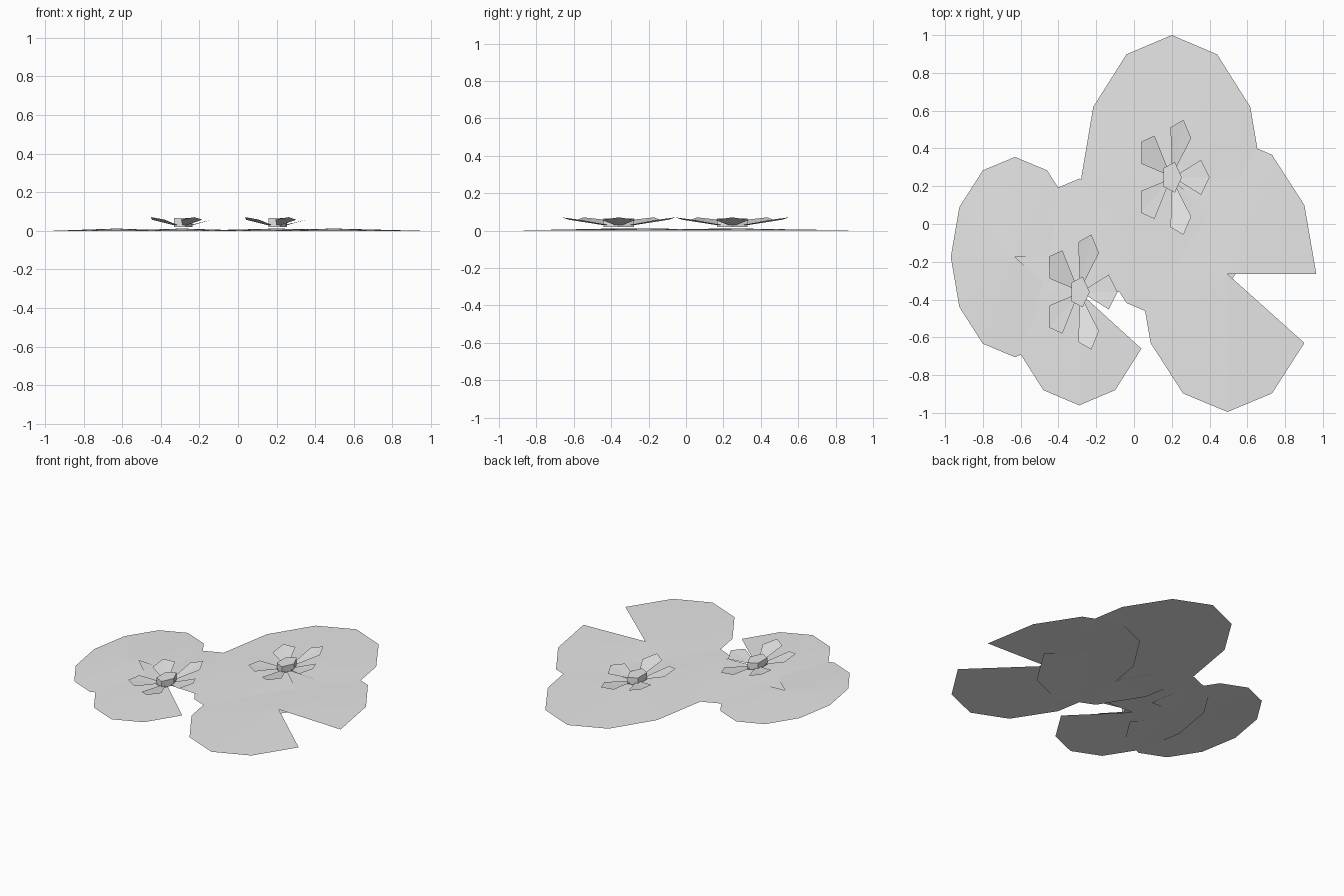
import bpy, math

if "Cube" in bpy.data.objects:
    bpy.data.objects.remove(bpy.data.objects["Cube"])

grey = bpy.data.materials.new("pale grey")
grey.diffuse_color = (0.8, 0.8, 0.8, 1)
grey.use_nodes = True
grey.node_tree.nodes["Principled BSDF"].inputs["Base Color"].default_value = grey.diffuse_color


def add_mesh(name, verts, faces):
    mesh = bpy.data.meshes.new(name)
    mesh.from_pydata(verts, [], faces)
    mesh.materials.append(grey)
    obj = bpy.data.objects.new(name, mesh)
    bpy.context.collection.objects.link(obj)
    return obj


# Leaf pad: shallow twelve-sided cone, stretched, with one wedge left out
def pad(name, cx, cy, rx, ry, height=0.012):
    verts = [(cx, cy, height)]
    for i in range(12):
        a = math.radians(30 * i)
        verts.append((cx + rx * math.cos(a), cy + ry * math.sin(a), 0))
    add_mesh(name, verts, [(0, i, i + 1) for i in range(1, 12)])


# Flower: five-sided core with five creased, rising petals
def flower(name, cx, cy, squash=0.625):
    def place(r, side, z, angle):
        c, s = math.cos(angle), math.sin(angle)
        return (cx + squash * (r * c - side * s), cy + r * s + side * c, z)

    turns = [math.radians(72 * i) for i in range(5)]
    core = [place(0.085, 0, z, a) for z in (0.02, 0.066) for a in turns]
    sides = [(i, (i + 1) % 5, (i + 1) % 5 + 5, i + 5) for i in range(5)]
    add_mesh(name + "_core", core,
             sides + [(4, 3, 2, 1, 0), (5, 6, 7, 8, 9)])

    # base middle, base corner, shoulder, tip, shoulder, base corner
    outline = [(0.07, 0, 0.027), (0.07, -0.023, 0.031), (0.248, -0.0925, 0.058),
               (0.32, 0, 0.071), (0.248, 0.0925, 0.058), (0.07, 0.023, 0.031)]
    verts, faces = [], []
    for a in turns:
        n = len(verts)
        verts += [place(*p, a) for p in outline]
        faces += [(n, n + 1, n + 2, n + 3), (n, n + 3, n + 4, n + 5)]
    add_mesh(name + "_petals", verts, faces)


pad("back_pad", 0.20, 0.24, 0.48, 0.76)
pad("right_pad", 0.495, -0.265, 0.47, 0.73)
pad("left_pad", -0.63, -0.175, 0.34, 0.53)
pad("front_pad", -0.29, -0.36, 0.38, 0.60)
flower("back_flower", 0.20, 0.247)
flower("front_flower", -0.288, -0.36)
